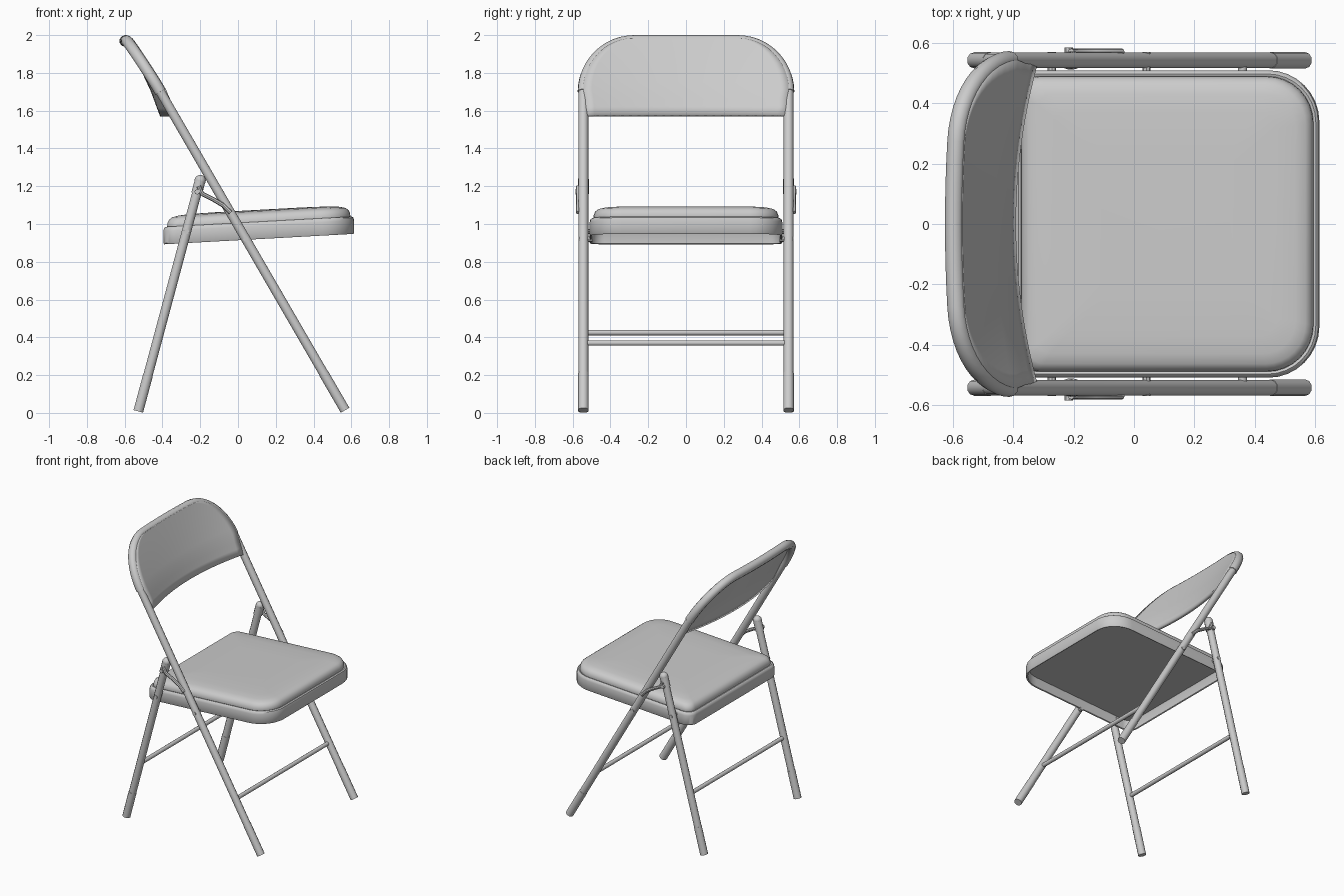
import bpy, bmesh, math

if "Cube" in bpy.data.objects:
    bpy.data.objects.remove(bpy.data.objects["Cube"])

Y = 0.543          # tube centre line
R = 0.026          # tube radius


def front_x(z):
    return 0.575 - 0.58 * z


def rear_x(z):
    return -0.53 + 0.268 * z


def bow(y, z):
    """Backward curve of the backrest, deepest at its lower edge."""
    t = min(max((z - 1.57) / 0.4, 0), 1)
    return (0.075 - 0.045 * t) * max(0, 1 - (y / Y) ** 2)


def finish(name, mesh, angle=40):
    mesh.shade_smooth()
    mesh.set_sharp_from_angle(angle=math.radians(angle))
    obj = bpy.data.objects.new(name, mesh)
    bpy.context.collection.objects.link(obj)
    return obj


def tube(name, points, radius, res=3):
    cu = bpy.data.curves.new(name, 'CURVE')
    cu.dimensions = '3D'
    cu.bevel_depth = radius
    cu.bevel_resolution = res
    cu.use_fill_caps = True
    sp = cu.splines.new('POLY')
    sp.points.add(len(points) - 1)
    for p, co in zip(sp.points, points):
        p.co = (*co, 1)
    tmp = bpy.data.objects.new(name + "_path", cu)
    bpy.context.collection.objects.link(tmp)
    bpy.context.view_layer.update()
    mesh = bpy.data.meshes.new_from_object(
        tmp.evaluated_get(bpy.context.evaluated_depsgraph_get()))
    bpy.data.objects.remove(tmp)
    return finish(name, mesh)


def outline(inset, z, steps=8):
    """Rounded seat outline: wide front corners, tight back corners."""
    x0, x1, w = -0.395 + inset, 0.615 - inset, 0.51 - inset
    rf, rb = max(0.17 - inset * 0.8, 0.03), max(0.07 - inset * 0.4, 0.03)
    pts = []
    for cx, cy, r, a0 in ((x1 - rf, w - rf, rf, 0), (x0 + rb, w - rb, rb, 90),
                          (x0 + rb, rb - w, rb, 180), (x1 - rf, rf - w, rf, 270)):
        for i in range(steps + 1):
            a = math.radians(a0 + 90 * i / steps)
            x = cx + r * math.cos(a)
            pts.append((x, cy + r * math.sin(a), z + 0.055 * x))
    return pts


def loft(name, profile, cap_start, cap_end):
    bm = bmesh.new()
    rings = [[bm.verts.new(p) for p in outline(i, z)] for i, z in profile]
    n = len(rings[0])
    for a, b in zip(rings, rings[1:]):
        for i in range(n):
            j = (i + 1) % n
            bm.faces.new((a[i], a[j], b[j], b[i]))
    if cap_end:
        bm.faces.new(rings[-1])
    if cap_start:
        bm.faces.new(rings[0][::-1])
    mesh = bpy.data.meshes.new(name)
    bm.to_mesh(mesh)
    bm.free()
    return finish(name, mesh)


# Seat pan: hollow below, rolled upper rim
loft("seat_pan", [(0.016, 0.985), (0.012, 0.975), (0.012, 0.917), (0.004, 0.914),
                  (0.0, 0.92), (0.0, 0.985), (0.004, 1.0), (0.012, 1.006),
                  (0.022, 1.003), (0.028, 0.995)], True, False)

# Seat cushion
loft("seat_cushion", [(0.022, 0.99), (0.02, 1.01), (0.022, 1.025), (0.03, 1.042),
                      (0.046, 1.054), (0.08, 1.062), (0.14, 1.067), (0.28, 1.069)],
     False, True)

# Main frame: front legs running up into the backrest hoop
CY, CZ, RAD = Y - 0.27, 1.699, 0.27
half = [(CY + RAD * math.cos(a), CZ + RAD * math.sin(a))
        for a in (math.radians(90 * i / 12) for i in range(13))]
half += [(CY * k / 4, CZ + RAD) for k in (3, 2, 1)]
arc = half + [(0, CZ + RAD)] + [(-y, z) for y, z in reversed(half)]
hoop = [(front_x(z) - bow(y, z), y, z) for y, z in arc]
foot = [(front_x(0.014), s * Y, 0.014) for s in (1, -1)]
tube("main_frame", [foot[0]] + hoop + [foot[1]], R)

# Covered rim around the top of the backrest
tube("backrest_rim", hoop, 0.031)

# Curved backrest panel stretched over the front of the hoop
bm = bmesh.new()
rows = [(1.567, 0.527), (1.61, 0.53), (1.65, 0.533)]
rows += [(CZ + RAD * math.sin(a), CY + RAD * math.cos(a))
         for a in (math.radians(90 * i / 12) for i in range(13))]
grid = []
for z, w in rows:
    d = 0.02 + 0.012 * min((z - 1.567) / 0.13, 1)   # lift in front of the tube
    ys = [w * (k / 12 - 1) for k in range(25)]
    grid.append([bm.verts.new((front_x(z) + 0.865 * d - bow(y, z), y, z + 0.5 * d))
                 for y in ys])
for a, b in zip(grid, grid[1:]):
    for i in range(24):
        bm.faces.new((a[i], a[i + 1], b[i + 1], b[i]))
mesh = bpy.data.meshes.new("backrest_panel")
bm.to_mesh(mesh)
bm.free()
panel = finish("backrest_panel", mesh)
mod = panel.modifiers.new("thickness", 'SOLIDIFY')
mod.thickness = 0.022
mod.offset = -1

# Parts repeated on both sides
for s, side in ((1, "left"), (-1, "right")):
    y = s * Y
    tube(f"rear_leg_{side}", [(rear_x(0.008), y, 0.008), (rear_x(1.225), y, 1.225)], R)
    # rounded leg top with its sleeve
    tube(f"rear_leg_sleeve_{side}", [(rear_x(1.16), y, 1.16), (rear_x(1.23), y, 1.23)], 0.03)
    bpy.ops.mesh.primitive_uv_sphere_add(segments=16, ring_count=8, radius=0.03,
                                         location=(rear_x(1.23), y, 1.23))
    cap = bpy.context.object
    cap.name = f"rear_leg_top_{side}"
    cap.data.shade_smooth()
    # foot sleeves
    tube(f"front_foot_{side}", [(front_x(0.014), y, 0.014), (front_x(0.21), y, 0.21)], 0.0275)
    tube(f"rear_foot_{side}", [(rear_x(0.008), y, 0.008), (rear_x(0.2), y, 0.2)], 0.0275)
    # folding link between rear leg and frame
    yo = s * 0.57
    tube(f"link_{side}", [(rear_x(1.2), yo, 1.2), (-0.19, yo, 1.16), (-0.13, yo, 1.13),
                          (-0.08, yo, 1.1), (front_x(1.06), yo, 1.06)], 0.012, 2)
    # pivot pins
    for label, x, z in (("front", front_x(0.92), 0.92), ("rear", rear_x(0.96), 0.96)):
        tube(f"{label}_pin_{side}", [(x, s * 0.495, z), (x, s * 0.57, z)], 0.014, 2)
    tube(f"link_pin_{side}", [(rear_x(1.17), y, 1.17), (rear_x(1.17), s * 0.585, 1.17)],
         0.014, 2)

# Cross bars
tube("front_cross_bar", [(front_x(0.37), -Y, 0.37), (front_x(0.37), Y, 0.37)], 0.015)
tube("rear_cross_bar", [(rear_x(0.425), -Y, 0.425), (rear_x(0.425), Y, 0.425)], 0.015)
